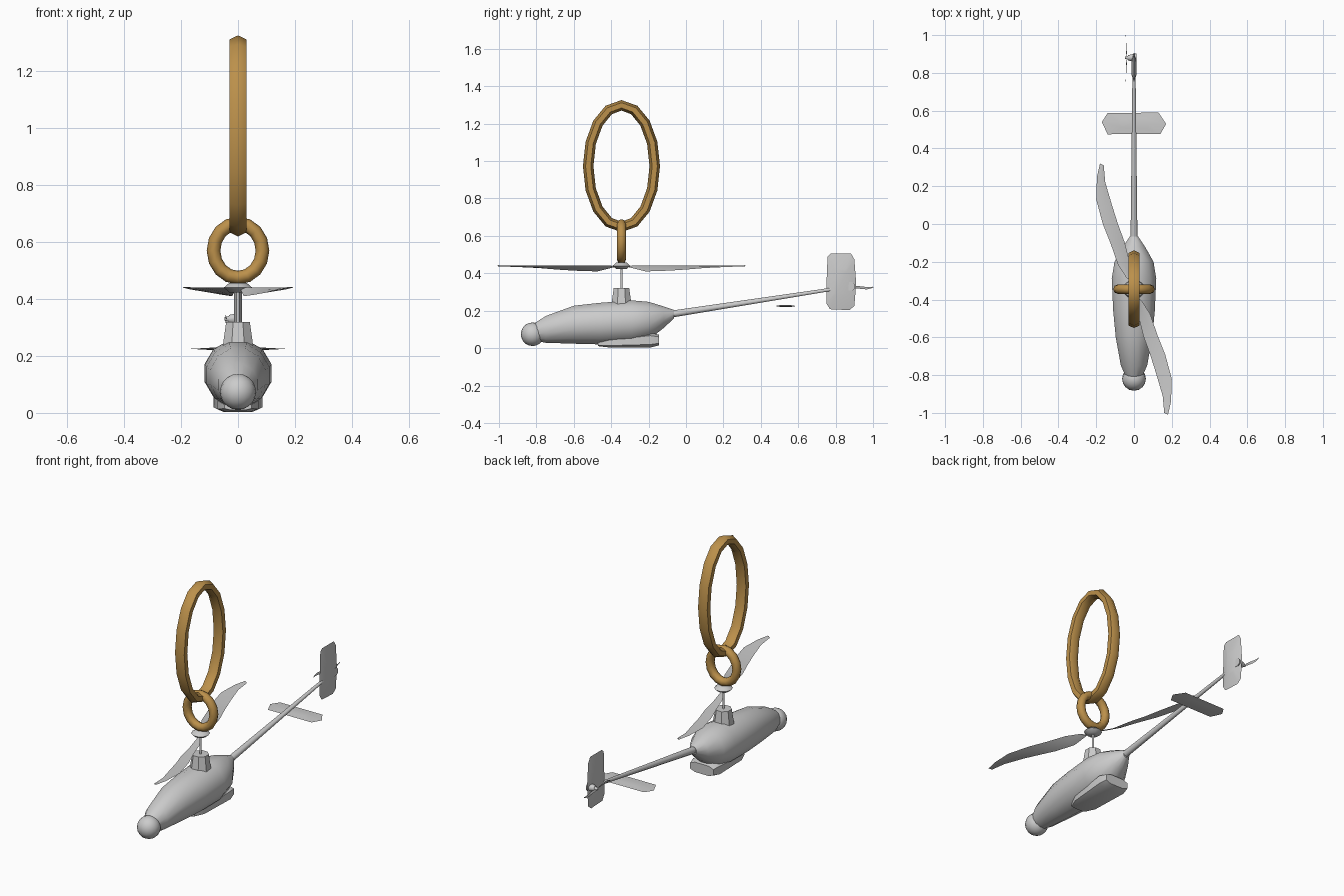
import bpy, bmesh, math
from mathutils import Matrix, Vector

if "Cube" in bpy.data.objects:
    bpy.data.objects.remove(bpy.data.objects["Cube"])

MAST_Y = -0.345


def finish(name, bm, angle=40, mat=None):
    bmesh.ops.recalc_face_normals(bm, faces=bm.faces)
    me = bpy.data.meshes.new(name)
    bm.to_mesh(me)
    bm.free()
    ob = bpy.data.objects.new(name, me)
    bpy.context.collection.objects.link(ob)
    if mat:
        me.materials.append(mat)
    bpy.ops.object.select_all(action='DESELECT')
    ob.select_set(True)
    bpy.context.view_layer.objects.active = ob
    bpy.ops.object.shade_smooth_by_angle(angle=math.radians(angle))
    return ob


def skin(bm, rings, closed=False):
    """Bridge equal-length rings of points with quads."""
    vs = [[bm.verts.new(p) for p in r] for r in rings]
    n = len(vs[0])
    pairs = list(zip(vs, vs[1:])) + ([(vs[-1], vs[0])] if closed else [])
    for a, b in pairs:
        for i in range(n):
            bm.faces.new((a[i], a[(i + 1) % n], b[(i + 1) % n], b[i]))
    if not closed:
        bm.faces.new(vs[0])
        bm.faces.new(vs[-1])


def power(v, e):
    return math.copysign(abs(v) ** e, v)


def loft(name, sections, sides=12, e=1.0, angle=40):
    """Sections along y: (y, centre z, half width, half height)."""
    bm = bmesh.new()
    skin(bm, [[(w * power(math.cos(t), e), y, z + h * power(math.sin(t), e))
               for t in (2 * math.pi * (i + 0.5) / sides for i in range(sides))]
              for y, z, w, h in sections])
    return finish(name, bm, angle)


def cone(name, p, q, r1, r2, sides=8, angle=50):
    bm = bmesh.new()
    p, q = Vector(p), Vector(q)
    d = q - p
    m = Matrix.Translation((p + q) / 2) @ d.to_track_quat('Z', 'Y').to_matrix().to_4x4() \
        @ Matrix.Rotation(math.pi / sides, 4, 'Z')
    bmesh.ops.create_cone(bm, cap_ends=True, segments=sides, radius1=r1, radius2=r2,
                          depth=d.length, matrix=m)
    return finish(name, bm, angle)


def plate(name, outline, t, matrix, inner=0.45):
    """Lens-shaped plate: sharp rim, thicker middle."""
    bm = bmesh.new()
    cx = sum(p[0] for p in outline) / len(outline)
    cy = sum(p[1] for p in outline) / len(outline)

    def ring(z):
        return [matrix @ Vector((cx + (x - cx) * inner, cy + (y - cy) * inner, z)) for x, y in outline]
    skin(bm, [ring(t), [matrix @ Vector((x, y, 0)) for x, y in outline], ring(-t)])
    return finish(name, bm, 50)


def link(name, cz, rx, rz, tube, lateral, turn, mat, sides):
    """Oval link around the mast axis, with even tube thickness."""
    bm = bmesh.new()
    rings = []
    rot = Matrix.Rotation(turn, 3, 'Z')
    for i in range(16):
        a = math.tau * i / 16
        n = Vector((math.cos(a) / rx, 0, math.sin(a) / rz)).normalized()
        c = Vector((rx * math.cos(a), 0, rz * math.sin(a)))
        rings.append([rot @ (c + n * tube * math.cos(b) + Vector((0, lateral * math.sin(b), 0)))
                      + Vector((0, MAST_Y, cz))
                      for b in (math.tau * k / sides for k in range(sides))])
    skin(bm, rings, True)
    return finish(name, bm, 62, mat)


# Body, nose ball, belly pod, boom
loft("fuselage", [(-0.84, .08, .03, .035), (-0.75, .10, .072, .074), (-0.60, .125, .10, .105),
                  (-0.46, .131, .114, .115), (-0.29, .14, .122, .119), (-0.20, .146, .107, .105),
                  (-0.12, .165, .06, .06), (-0.065, .181, .022, .024)])
bm = bmesh.new()
bmesh.ops.create_uvsphere(bm, u_segments=16, v_segments=10, radius=0.063,
                          matrix=Matrix.Translation((0, -0.82, 0.074)))
finish("nose_ball", bm)
loft("belly_pod", [(-0.47, .022, .05, .012), (-0.41, .028, .075, .026),
                   (-0.19, .043, .09, .042), (-0.145, .043, .078, .03)], 8, 0.6)
cone("tail_boom", (0, -0.09, 0.18), (0, 0.88, 0.33), 0.02, 0.008)

# Rotor pylon, mast, hub
pylon = cone("rotor_pylon", (0, MAST_Y, 0.22), (0, MAST_Y, 0.32), 0.06, 0.045, 8, 35)
cone("mast", (0, MAST_Y, 0.30), (0, MAST_Y, 0.44), 0.006, 0.006)
cone("hub_lower", (0, MAST_Y, 0.423), (0, MAST_Y, 0.44), 0.03, 0.05, 10)
cone("hub_upper", (0, MAST_Y, 0.44), (0, MAST_Y, 0.457), 0.05, 0.03, 10)

# Curved twisted blades: outer edge, inner edge, inner edge drop
LEAD = [(-.04, .06), (-.085, .13), (-.125, .245), (-.165, .345), (-.20, .475), (-.196, .595), (-.18, .665)]
TRAIL = [(-.01, .04), (-.02, .13), (-.05, .25), (-.085, .345), (-.115, .44), (-.152, .565), (-.16, .655)]
DROP = [-.006, -.028, -.024, -.018, -.010, -.004, 0]


def blades(name, matrix):
    for k in range(2):
        m = matrix @ Matrix.Rotation(math.pi * k, 4, 'Z')
        rings = []
        for (a, b), (c, d), z in zip(LEAD, TRAIL, DROP):
            mid = Vector(((a + c) / 2, (b + d) / 2, z / 2 + 0.002))
            t = Vector((0, 0, 0.003))
            rings.append([m @ p for p in (Vector((a, b, 0.003)), mid + t, Vector((c, d, z)), mid - t)])
        bm = bmesh.new()
        skin(bm, rings)
        finish(f"{name}_{k + 1}", bm, 50)


blades("rotor_blade", Matrix.Translation((0, MAST_Y, 0.438)))
blades("tail_rotor_blade", Matrix.Translation((-0.043, 0.878, 0.33)) @ Matrix.Rotation(-math.pi / 2, 4, 'Y')
       @ Matrix.Rotation(math.radians(-13), 4, 'Z') @ Matrix.Scale(0.18, 4))

# Tail fin (outline y, z), stabiliser (outline x, y), tail gearbox
YZ = Matrix(((0, 0, 1, 0), (1, 0, 0, 0), (0, 1, 0, 0), (0, 0, 0, 1)))
plate("tail_fin", [(.757, .49), (.775, .506), (.882, .506), (.90, .475), (.91, .345), (.90, .225),
                   (.873, .203), (.77, .208), (.75, .24), (.75, .32)], 0.014, YZ)
plate("stabiliser", [(-.17, .54), (-.14, .587), (.13, .59), (.17, .53), (.14, .477), (-.14, .475)],
      0.005, Matrix.Translation((0, 0, 0.225)))
cone("tail_gearbox", (0.012, 0.88, 0.33), (-0.032, 0.88, 0.33), 0.025, 0.015)
cone("tail_hub", (-0.03, 0.88, 0.33), (-0.048, 0.88, 0.33), 0.012, 0.006)

# Golden hanging rings
gold = bpy.data.materials.new("gold")
gold.diffuse_color = (0.50, 0.28, 0.07, 1)
gold.use_nodes = True
gold.node_tree.nodes["Principled BSDF"].inputs["Base Color"].default_value = gold.diffuse_color
link("small_ring", 0.57, 0.086, 0.095, 0.024, 0.025, 0, gold, 8)
link("large_ring", 0.973, 0.178, 0.325, 0.028, 0.034, math.pi / 2, gold, 6)
